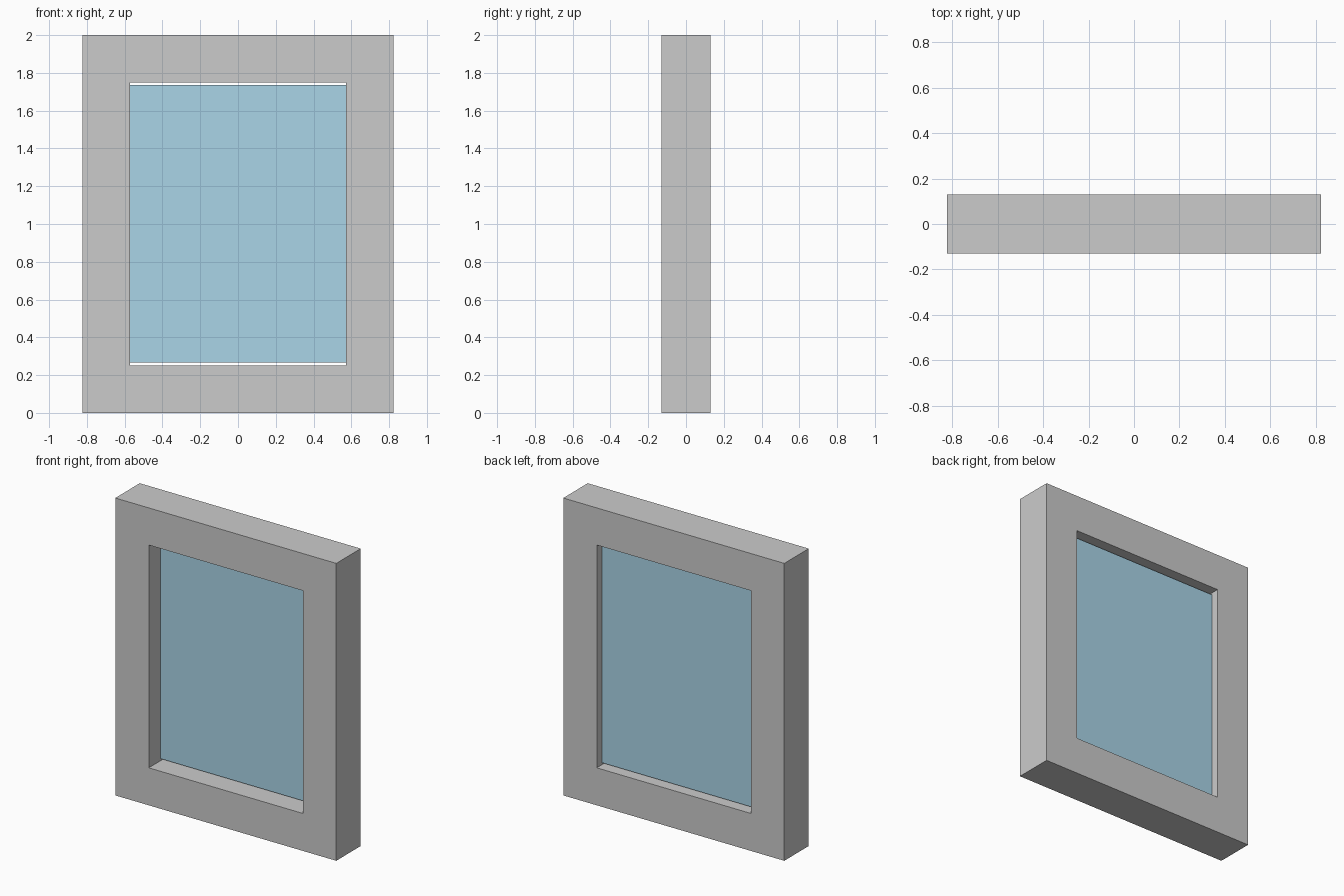
import bpy
import bmesh

if "Cube" in bpy.data.objects:
    bpy.data.objects.remove(bpy.data.objects["Cube"])


def rect(bm, half_w, z0, z1, y):
    """Four corner verts of an upright rectangle at depth y."""
    return [bm.verts.new((x, y, z)) for x, z in
            ((-half_w, z0), (half_w, z0), (half_w, z1), (-half_w, z1))]


def finish(bm, name):
    bmesh.ops.recalc_face_normals(bm, faces=bm.faces)
    mesh = bpy.data.meshes.new(name)
    bm.to_mesh(mesh)
    bm.free()
    obj = bpy.data.objects.new(name, mesh)
    bpy.context.collection.objects.link(obj)
    return obj


# Window frame: rectangular cross-section swept round the opening
bm = bmesh.new()
loops = [rect(bm, 0.822, 0.0, 2.0, -0.13), rect(bm, 0.573, 0.252, 1.75, -0.13),
         rect(bm, 0.573, 0.252, 1.75, 0.13), rect(bm, 0.822, 0.0, 2.0, 0.13)]
for k in range(4):
    a, b = loops[k], loops[(k + 1) % 4]
    for i in range(4):
        j = (i + 1) % 4
        bm.faces.new((a[i], a[j], b[j], b[i]))
finish(bm, "window_frame")

# Glass pane: set towards the back, small gaps above and below
bm = bmesh.new()
front = bm.faces.new(rect(bm, 0.573, 0.266, 1.736, -0.005))
ext = bmesh.ops.extrude_face_region(bm, geom=[front], use_keep_orig=True)
bmesh.ops.translate(bm, vec=(0, 0.081, 0),
                    verts=[v for v in ext["geom"] if isinstance(v, bmesh.types.BMVert)])
pane = finish(bm, "glass_pane")
glass = bpy.data.materials.new("blue_glass")
glass.diffuse_color = (0.4, 0.66, 0.8, 1.0)
glass.use_nodes = True
glass.node_tree.nodes["Principled BSDF"].inputs["Base Color"].default_value = glass.diffuse_color
pane.data.materials.append(glass)
